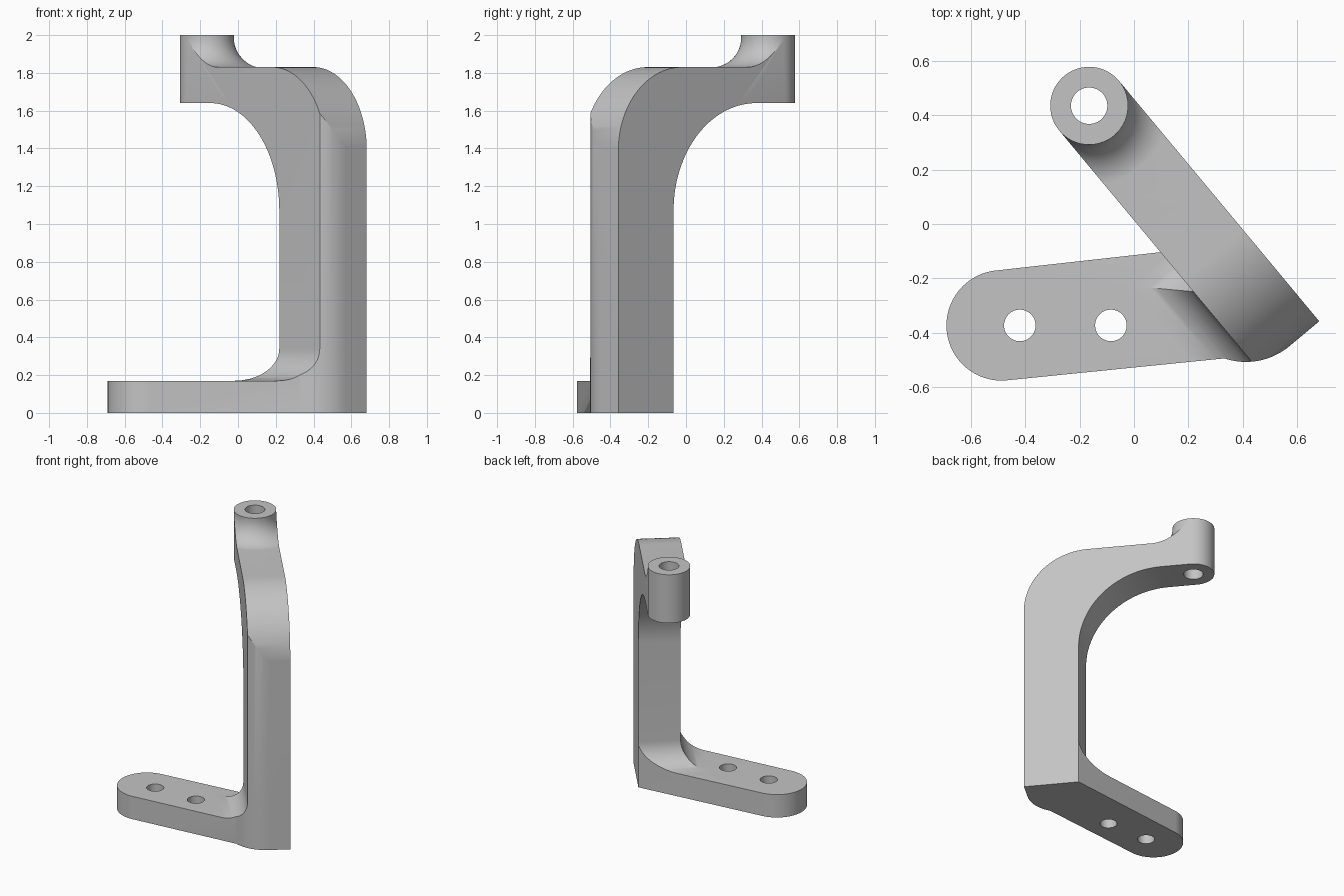
import bpy, bmesh, math
from mathutils import Matrix, Vector

cube = bpy.data.objects.get("Cube")
if cube:
    bpy.data.objects.remove(cube, do_unlink=True)

# Arm frame: origin under the boss, x along the arm, y across it
PLACE = Matrix.Translation((-0.165, 0.435, 0)) @ Matrix.Rotation(-math.acos(0.64), 4, 'Z')
HALF = 0.143          # half width of the arm, also the boss radius
INNER, OUTER = 0.771, 1.151
FILLET = 0.17


def local(x, y):
    p = PLACE.inverted() @ Vector((x, y, 0))
    return p.x, p.y


def arc(center, radius, start, end, steps):
    angles = [math.radians(start + (end - start) * i / steps) for i in range(steps + 1)]
    return [(center[0] + radius * math.cos(a), center[1] + radius * math.sin(a)) for a in angles]


def loft(name, rings):
    """Solid through a stack of rings with equal point counts."""
    bm = bmesh.new()
    loops = [[bm.verts.new(p) for p in ring] for ring in rings]
    for a, b in zip(loops, loops[1:]):
        for i in range(len(a)):
            j = (i + 1) % len(a)
            bm.faces.new((a[i], a[j], b[j], b[i]))
    bm.faces.new(loops[0])
    bm.faces.new(loops[-1])
    bmesh.ops.recalc_face_normals(bm, faces=bm.faces)
    mesh = bpy.data.meshes.new(name)
    bm.to_mesh(mesh)
    bm.free()
    obj = bpy.data.objects.new(name, mesh)
    bpy.context.collection.objects.link(obj)
    return obj


def prism(name, outline, low, high):
    return loft(name, [[(x, y, z) for x, y in outline] for z in (low, high)])


def combine(obj, other, operation):
    mod = obj.modifiers.new("combine", 'BOOLEAN')
    mod.operation, mod.solver, mod.object = operation, 'EXACT', other
    bpy.context.view_layer.objects.active = obj
    bpy.ops.object.modifier_apply(modifier=mod.name)
    bpy.data.objects.remove(other, do_unlink=True)


# Rounded outer corner shared by the arm and the foot
end_center = (OUTER - 0.25, 0)
meet = -math.degrees(math.asin(HALF / 0.25))
corner = arc(end_center, 0.25, meet, 0, 12) + [(OUTER, HALF)]

# Arm: bent side profile, made wide and trimmed later
side = ([(-0.4, 1.64)] + arc((INNER - 0.57, 1.07), 0.57, 90, 0, 32)
        + [(INNER, 0.2), (OUTER + 0.0005, 0.2)]
        + arc((0.711, 1.39), 0.4405, 0, 90, 32) + [(-0.4, 1.83)])
arm = loft("bracket", [[(x, y, z) for x, z in side] for y in (-0.4, 0.4)])

# Boss with a round fillet flowing into the arm top
boss_radius = HALF + 0.0002
flare = 0.155
lathe = ([(boss_radius + flare, 1.7)]
         + arc((boss_radius + flare, 1.83 + flare), flare, 270, 180, 14)
         + [(boss_radius, 2.0)])
boss = loft("boss", [[(x, y, z) for x, y in arc((0, 0), r, 0, 357.5, 143)] for r, z in lathe])
combine(arm, boss, 'UNION')

# Trim the arm to its plan outline
plan = arc((0, 0), HALF, 90, 270, 48) + corner
combine(arm, prism("arm_plan", plan, -0.5, 2.5), 'INTERSECT')

# Foot: tapered plate with a mitred fillet rising to the column
outline = (arc(local(-0.487, -0.373), 0.203, 147, 325, 48)
           + arc(end_center, 0.25, -58.3, meet, 8)[:-1] + corner + [(INNER, HALF)])
foot = prism("foot", outline, 0, 1)
steps = [(2, -0.5), (2, FILLET)]
steps += [(d, z) for d, z in arc((FILLET, 2 * FILLET), FILLET, 270, 180, 14)]
rise = loft("foot_fillet", [[(INNER - d, -HALF - d, z), (3, -HALF - d, z),
                             (3, 3, z), (INNER - d, 3, z)] for d, z in steps])
combine(foot, rise, 'INTERSECT')
combine(arm, foot, 'UNION')

# Through holes
for center, radius, low, high in (((0, 0), 0.067, 1.4, 2.2),
                                  (local(-0.42, -0.373), 0.058, -0.2, 0.4),
                                  (local(-0.085, -0.373), 0.058, -0.2, 0.4)):
    ring = arc(center, radius, 0, 352.5, 47)
    combine(arm, prism("hole", ring, low, high), 'DIFFERENCE')

# Placement, colour and shading
arm.data.transform(PLACE)
grey = bpy.data.materials.new("plain grey")
grey.use_nodes = True
color = (0.55, 0.55, 0.55, 1)
grey.diffuse_color = color
grey.node_tree.nodes["Principled BSDF"].inputs["Base Color"].default_value = color
arm.data.materials.clear()
arm.data.materials.append(grey)
bpy.ops.object.select_all(action='DESELECT')
arm.select_set(True)
bpy.context.view_layer.objects.active = arm
bpy.ops.object.shade_smooth_by_angle(angle=math.radians(25))
